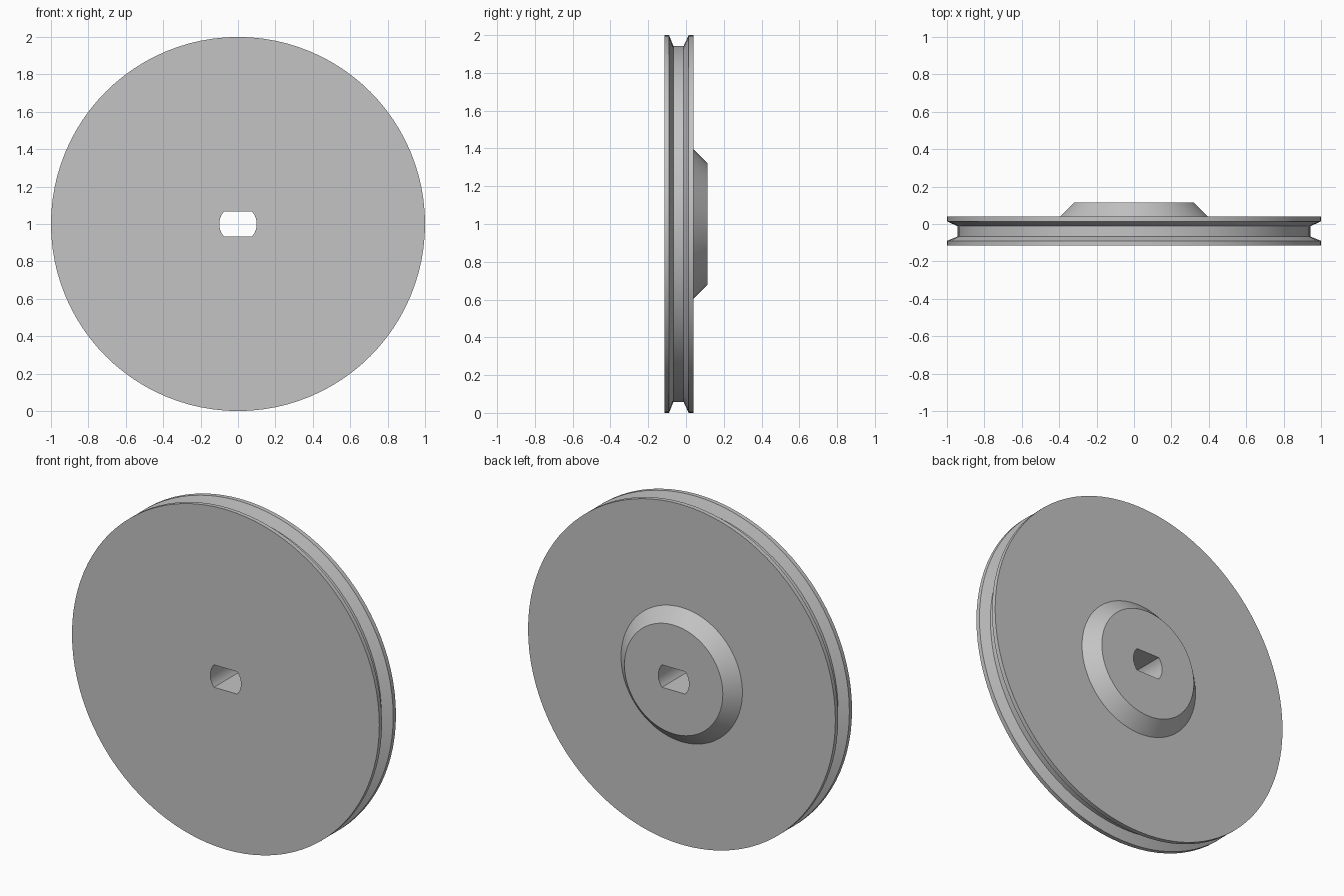
import bpy, bmesh
from math import sin, cos, pi, radians

cube = bpy.data.objects.get("Cube")
if cube:
    bpy.data.objects.remove(cube, do_unlink=True)

SEGMENTS = 96
HOLE_RADIUS = 0.1
HOLE_FLAT = HOLE_RADIUS * sin(2 * pi * 11 / SEGMENTS)   # half height of the flats

grey = bpy.data.materials.new("plain grey")
grey.use_nodes = True
colour = (0.55, 0.55, 0.55, 1)
grey.diffuse_color = colour
grey.node_tree.nodes["Principled BSDF"].inputs["Base Color"].default_value = colour

# Wheel section as (radius, y): front face, rim groove, back face, raised hub
profile = [
    (HOLE_RADIUS, -0.115), (1.0, -0.115), (1.0, -0.09), (0.943, -0.067),
    (0.943, -0.012), (1.0, 0.014), (1.0, 0.04),
    (0.395, 0.04), (0.32, 0.115), (HOLE_RADIUS, 0.115),
]


def make_ring(bm, radius, y):
    """Circle around the axle; the hole's own ring is flattened top and bottom."""
    limit = HOLE_FLAT if radius == HOLE_RADIUS else radius
    ring = []
    for i in range(SEGMENTS):
        a = 2 * pi * i / SEGMENTS
        z = max(-limit, min(limit, radius * sin(a)))
        ring.append(bm.verts.new((radius * cos(a), y, 1 + z)))
    return ring


# Grooved pulley wheel, lofted ring by ring and closed through the axle hole
bm = bmesh.new()
rings = [make_ring(bm, r, y) for r, y in profile]
for a, b in zip(rings, rings[1:] + rings[:1]):
    for i in range(SEGMENTS):
        j = (i + 1) % SEGMENTS
        bm.faces.new((a[i], a[j], b[j], b[i]))
bmesh.ops.recalc_face_normals(bm, faces=bm.faces)
mesh = bpy.data.meshes.new("pulley_wheel")
bm.to_mesh(mesh)
bm.free()
mesh.materials.append(grey)

wheel = bpy.data.objects.new("pulley_wheel", mesh)
bpy.context.collection.objects.link(wheel)
bpy.ops.object.select_all(action='DESELECT')
wheel.select_set(True)
bpy.context.view_layer.objects.active = wheel
bpy.ops.object.shade_smooth_by_angle(angle=radians(20))
